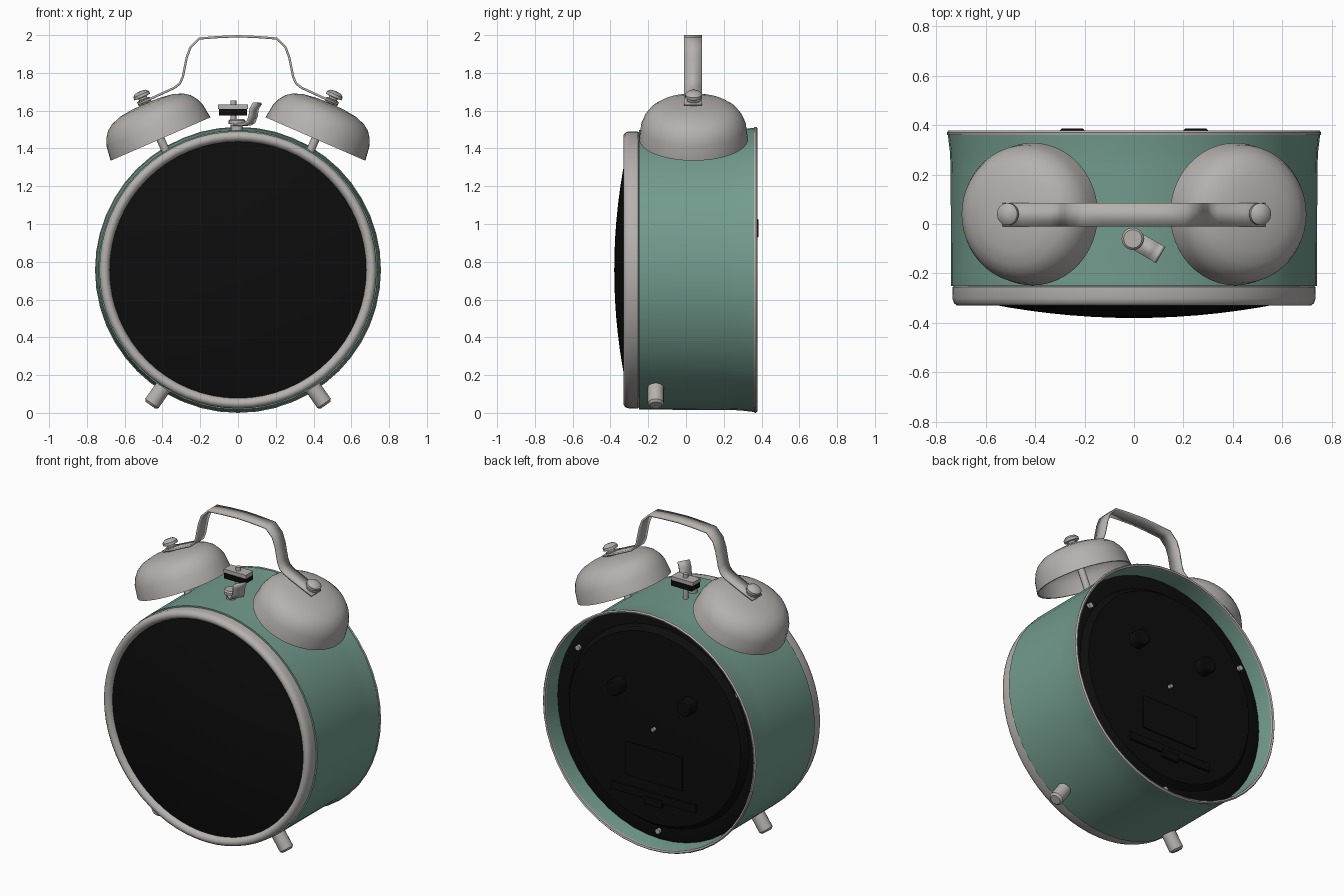
import bpy, bmesh, math
from mathutils import Matrix, Vector

if "Cube" in bpy.data.objects:
    bpy.data.objects.remove(bpy.data.objects["Cube"])


def material(name, rgb):
    m = bpy.data.materials.new(name)
    m.diffuse_color = (*rgb, 1)
    m.use_nodes = True
    m.node_tree.nodes["Principled BSDF"].inputs["Base Color"].default_value = m.diffuse_color
    return m


GREEN = material("sage_green", (0.17, 0.33, 0.27))
METAL = material("warm_grey_metal", (0.46, 0.44, 0.42))
BLACK = material("black", (0.004, 0.004, 0.004))
CZ = 0.757                                   # height of the case axis
CASE = Matrix.Translation((0, 0, CZ)) @ Matrix.Rotation(-math.pi / 2, 4, 'X')


def finish(name, bm, mat, matrix=Matrix(), angle=40):
    bmesh.ops.remove_doubles(bm, verts=bm.verts, dist=1e-5)
    bmesh.ops.recalc_face_normals(bm, faces=bm.faces)
    me = bpy.data.meshes.new(name)
    bm.to_mesh(me)
    bm.free()
    me.transform(matrix)
    me.materials.append(mat)
    me.shade_smooth()
    me.set_sharp_from_angle(angle=math.radians(angle))
    ob = bpy.data.objects.new(name, me)
    bpy.context.collection.objects.link(ob)
    return ob


def lathe(name, profile, mat, matrix, sides=48, closed=False):
    """Spin (radius, height) points around local z."""
    bm = bmesh.new()
    rings = []
    for r, h in profile:
        rings.append([bm.verts.new((r * math.cos(a), r * math.sin(a), h))
                      for a in (2 * math.pi * i / sides for i in range(sides))])
    pairs = list(zip(rings, rings[1:]))
    if closed:
        pairs.append((rings[-1], rings[0]))
    for lo, hi in pairs:
        for i in range(sides):
            j = (i + 1) % sides
            bm.faces.new((lo[i], lo[j], hi[j], hi[i]))
    bmesh.ops.dissolve_degenerate(bm, dist=1e-6, edges=bm.edges)
    return finish(name, bm, mat, matrix)


def rod(name, a, b, radius, mat, sides=16, bevel=0.0):
    a, b = Vector(a), Vector(b)
    d = b - a
    m = Matrix.Translation(a) @ d.to_track_quat('Z', 'Y').to_matrix().to_4x4()
    L = d.length
    prof = [(0, 0), (radius, 0), (radius, L - bevel), (radius - bevel, L), (0, L)]
    return lathe(name, prof, mat, m, sides)


def box(name, lo, hi, mat):
    bm = bmesh.new()
    bmesh.ops.create_cube(bm, size=1)
    lo, hi = Vector(lo), Vector(hi)
    m = Matrix.Translation((lo + hi) / 2) @ Matrix.Diagonal((*(hi - lo), 1))
    return finish(name, bm, mat, m)


def strip(name, pts, width, thick, mat, matrix):
    """Bent metal band: path in local xz, width along local y."""
    bm = bmesh.new()
    rows = [[bm.verts.new((x, s * width / 2, z)) for s in (-1, 1)] for x, z in pts]
    for p, q in zip(rows, rows[1:]):
        bm.faces.new((p[0], p[1], q[1], q[0]))
    ob = finish(name, bm, mat, matrix, 30)
    mod = ob.modifiers.new("thickness", 'SOLIDIFY')
    mod.thickness = thick
    mod.offset = 0
    return ob


# Case: flared open drum, with metal bead on its back edge
lathe("case", [(0.70, -0.25), (0.74, -0.25), (0.741, 0.22), (0.744, 0.29), (0.753, 0.365),
               (0.742, 0.365), (0.732, 0.29), (0.728, 0.22), (0.722, 0.0)], GREEN, CASE)
lathe("back_bead", [(0.740, 0.360), (0.755, 0.360), (0.757, 0.370), (0.750, 0.378),
                    (0.740, 0.374)], METAL, CASE, closed=True)

# Front bezel and domed glass
lathe("bezel", [(0.725, -0.248), (0.733, -0.255), (0.734, -0.30), (0.728, -0.32),
                (0.715, -0.33), (0.70, -0.33), (0.686, -0.32), (0.678, -0.30),
                (0.678, -0.25)], METAL, CASE, 64, True)
dome = [(0.68 * i / 8, -0.38 + 0.077 * (i / 8) ** 2) for i in range(9)]
lathe("glass_face", dome, BLACK, CASE, 64)

# Recessed back plate with raised centre
lathe("back_plate", [(0.73, 0.26), (0.70, 0.27), (0.64, 0.275), (0.61, 0.315),
                     (0, 0.32)], BLACK, CASE)
for s in (-1, 1):
    rod("back_knob", (s * 0.25, 0.31, CZ + 0.22), (s * 0.25, 0.385, CZ + 0.22),
        0.052, BLACK, 20, 0.008)
rod("centre_pin", (0, 0.31, CZ), (0, 0.34, CZ), 0.012, METAL, 10)
for deg in (32, 148, 270):
    x, z = 0.67 * math.cos(math.radians(deg)), CZ + 0.67 * math.sin(math.radians(deg))
    rod("plate_screw", (x, 0.265, z), (x, 0.29, z), 0.017, METAL, 10)
box("battery_door", (-0.2, 0.312, CZ - 0.345), (0.2, 0.326, CZ - 0.13), BLACK)
box("battery_ledge", (-0.3, 0.31, CZ - 0.46), (0.3, 0.33, CZ - 0.41), BLACK)
box("battery_latch", (-0.06, 0.31, CZ - 0.49), (0.06, 0.336, CZ - 0.44), BLACK)

# Bells with stems and nuts, and feet, on both sides
TILT = math.radians(23.5)
for s in (-1, 1):
    bell = Matrix.Translation((s * 0.41, 0.04, 1.45)) @ Matrix.Rotation(s * TILT, 4, 'Y')
    lathe("bell", [(0, 0.19), (0.145, 0.176), (0.207, 0.155), (0.245, 0.118), (0.265, 0.078),
                   (0.278, 0), (0.288, 0), (0.278, 0.078), (0.262, 0.117), (0.238, 0.150),
                   (0.205, 0.174), (0.15, 0.193), (0.08, 0.202), (0, 0.205)], METAL, bell)
    lathe("bell_stem", [(0, -0.13), (0.022, -0.13), (0.022, 0.24), (0, 0.24)], METAL, bell, 12)
    lathe("bell_nut", [(0, 0.205), (0.036, 0.205), (0.036, 0.228), (0.024, 0.23), (0.024, 0.24),
                       (0.045, 0.242), (0.045, 0.258), (0.03, 0.272), (0, 0.276)],
          METAL, bell, 16)
    rod("foot", (s * 0.365, -0.16, 0.18), (s * 0.463, -0.16, 0.04), 0.043, METAL, 16, 0.012)

# Carrying handle
half = [(0.53, 1.634), (0.45, 1.669), (0.335, 1.722), (0.307, 1.745), (0.292, 1.78),
        (0.272, 1.88), (0.252, 1.935), (0.205, 1.982), (0.10, 1.99), (0, 1.994)]
strip("handle", half + [(-x, z) for x, z in half[-2::-1]], 0.095, 0.012, METAL,
      Matrix.Translation((0, 0.037, 0)))

# Hammer between the bells
rod("hammer_post", (-0.025, 0.04, 1.48), (-0.025, 0.04, 1.655), 0.016, METAL, 12)
box("hammer_top", (-0.105, 0.005, 1.608), (0.052, 0.08, 1.632), METAL)
box("hammer_pad", (-0.10, 0.0, 1.575), (0.048, 0.085, 1.608), BLACK)

# Alarm lever: screw stack with an upturned tab
rod("lever_screw", (-0.005, -0.06, 1.47), (-0.005, -0.06, 1.525), 0.03, METAL, 16)
rod("lever_cap", (-0.005, -0.06, 1.53), (-0.005, -0.06, 1.555), 0.045, METAL, 16, 0.008)
strip("lever_tab", [(0, 1.527), (0.06, 1.527), (0.085, 1.54), (0.098, 1.57),
                    (0.105, 1.61), (0.125, 1.64)], 0.075, 0.014, METAL,
      Matrix.Translation((-0.005, -0.06, 0)) @ Matrix.Rotation(math.radians(-30), 4, 'Z'))
